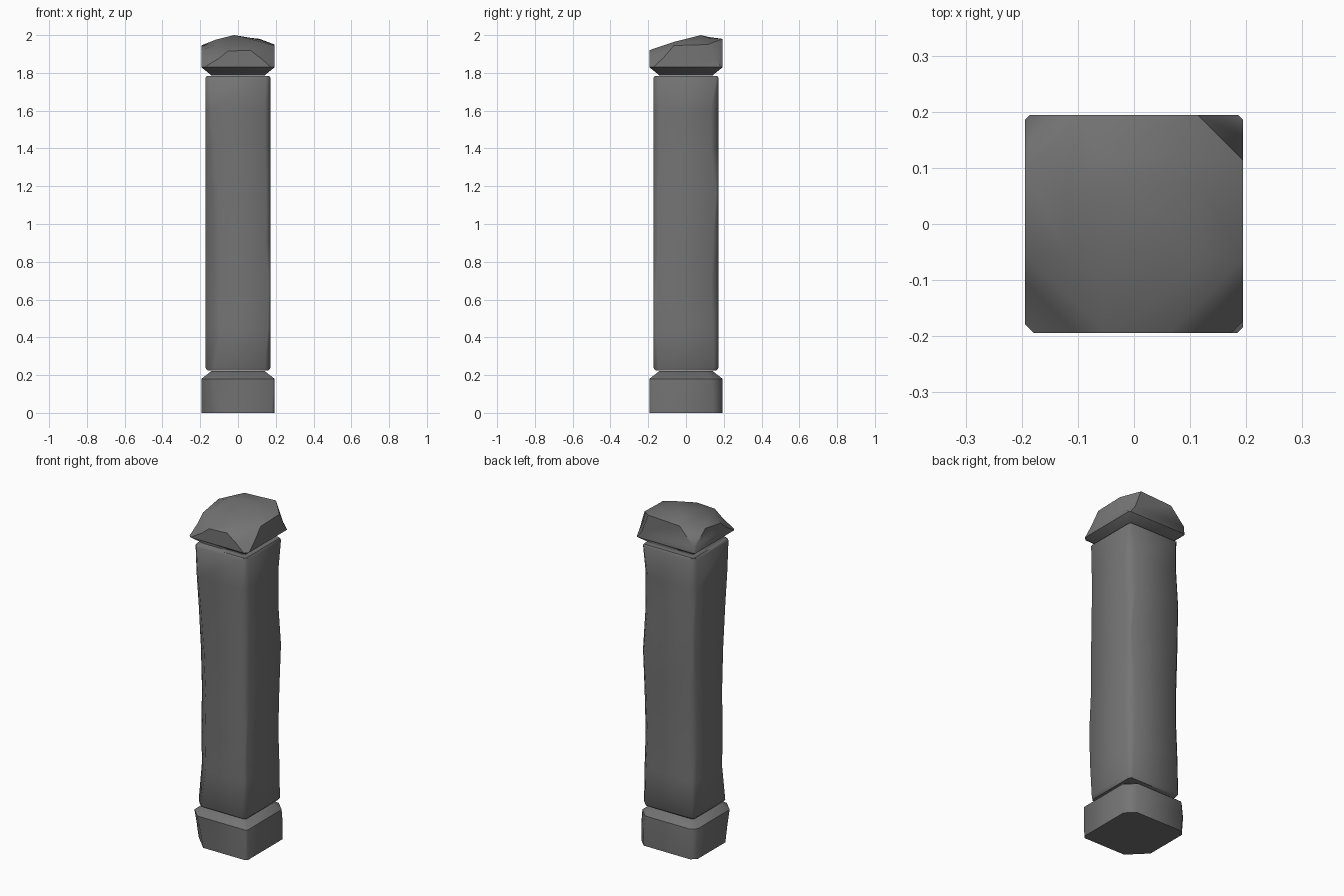
import bpy, bmesh, math

if "Cube" in bpy.data.objects:
    bpy.data.objects.remove(bpy.data.objects["Cube"])

stone = bpy.data.materials.new("grey stone")
stone.use_nodes = True
stone.diffuse_color = (0.175, 0.175, 0.175, 1)
bsdf = stone.node_tree.nodes["Principled BSDF"]
bsdf.inputs["Base Color"].default_value = stone.diffuse_color
bsdf.inputs["Roughness"].default_value = 0.9

CORNERS = ((1, 1), (-1, 1), (-1, -1), (1, -1))


def ring(half, cuts, z):
    """Square outline whose four corners are chipped by the given cuts; z is one height or eight."""
    points = []
    for (sx, sy), cut in zip(CORNERS, cuts):
        pair = [(sx * half, sy * (half - cut)), (sx * (half - cut), sy * half)]
        points += pair if sx == sy else pair[::-1]
    heights = z if isinstance(z, (list, tuple)) else [z] * len(points)
    return [(x, y, h) for (x, y), h in zip(points, heights)]


def stone_block(name, rings, peak=None):
    """Skin a stack of chipped outlines into a worn block, with an optional peak on top."""
    bm = bmesh.new()
    loops = [[bm.verts.new(p) for p in r] for r in rings]
    n = len(loops[0])
    for low, high in zip(loops, loops[1:]):
        for i in range(n):
            j = (i + 1) % n
            bm.faces.new((low[i], low[j], high[j], high[i]))
    bm.faces.new(loops[0][::-1])
    if peak:
        tip = bm.verts.new(peak)
        for i in range(n):
            bm.faces.new((loops[-1][i], loops[-1][(i + 1) % n], tip))
    else:
        bm.faces.new(loops[-1])
    bmesh.ops.recalc_face_normals(bm, faces=bm.faces)
    mesh = bpy.data.meshes.new(name)
    bm.to_mesh(mesh)
    bm.free()
    mesh.materials.append(stone)
    obj = bpy.data.objects.new(name, mesh)
    bpy.context.collection.objects.link(obj)
    bpy.ops.object.select_all(action="DESELECT")
    obj.select_set(True)
    bpy.context.view_layer.objects.active = obj
    bpy.ops.object.shade_smooth_by_angle(angle=math.radians(50))
    return obj


WIDE, SHAFT, NECK = 0.194, 0.173, 0.14

# Base block with a sloped shoulder
stone_block("base_block", [
    ring(WIDE, (0.05, 0.03, 0.10, 0.015), 0),
    ring(WIDE, (0.05, 0.02, 0.08, 0.01), 0.1),
    ring(WIDE, (0.06, 0.03, 0.06, 0.01), 0.18),
    ring(NECK, (0.04, 0.02, 0.04, 0.01), 0.222),
])

# Tall shaft with corners worn unevenly along its height
wear = (
    (0.24, (0.025, 0.015, 0.05, 0.03)),
    (0.45, (0.03, 0.02, 0.08, 0.015)),
    (0.65, (0.04, 0.03, 0.075, 0.01)),
    (0.9, (0.03, 0.03, 0.08, 0.025)),
    (1.15, (0.015, 0.02, 0.07, 0.025)),
    (1.4, (0.04, 0.015, 0.05, 0.03)),
    (1.6, (0.04, 0.03, 0.03, 0.03)),
    (1.772, (0.015, 0.03, 0.02, 0.025)),
)
ends = (0.01, 0.01, 0.03, 0.01)
stone_block("shaft",
            [ring(SHAFT - 0.012, ends, 0.224)]
            + [ring(SHAFT, cuts, z) for z, cuts in wear]
            + [ring(SHAFT - 0.008, ends, 1.784)])

# Capstone: flared underside, chipped corners and a lumpy top
stone_block("capstone", [
    ring(NECK, (0.01, 0.01, 0.01, 0.01), 1.786),
    ring(WIDE, (0.008, 0.008, 0.015, 0.02), 1.83),
    ring(WIDE, (0.04, 0.012, 0.09, 0.07), 1.875),
    ring(WIDE, (0.08, 0.10, 0.14, 0.13),
         (1.95, 1.98, 1.97, 1.945, 1.92, 1.915, 1.92, 1.945)),
    ring(0.12, (0.05, 0.06, 0.07, 0.06),
         (1.975, 1.985, 1.99, 1.975, 1.95, 1.94, 1.945, 1.965)),
], peak=(-0.02, 0.08, 2.0))
